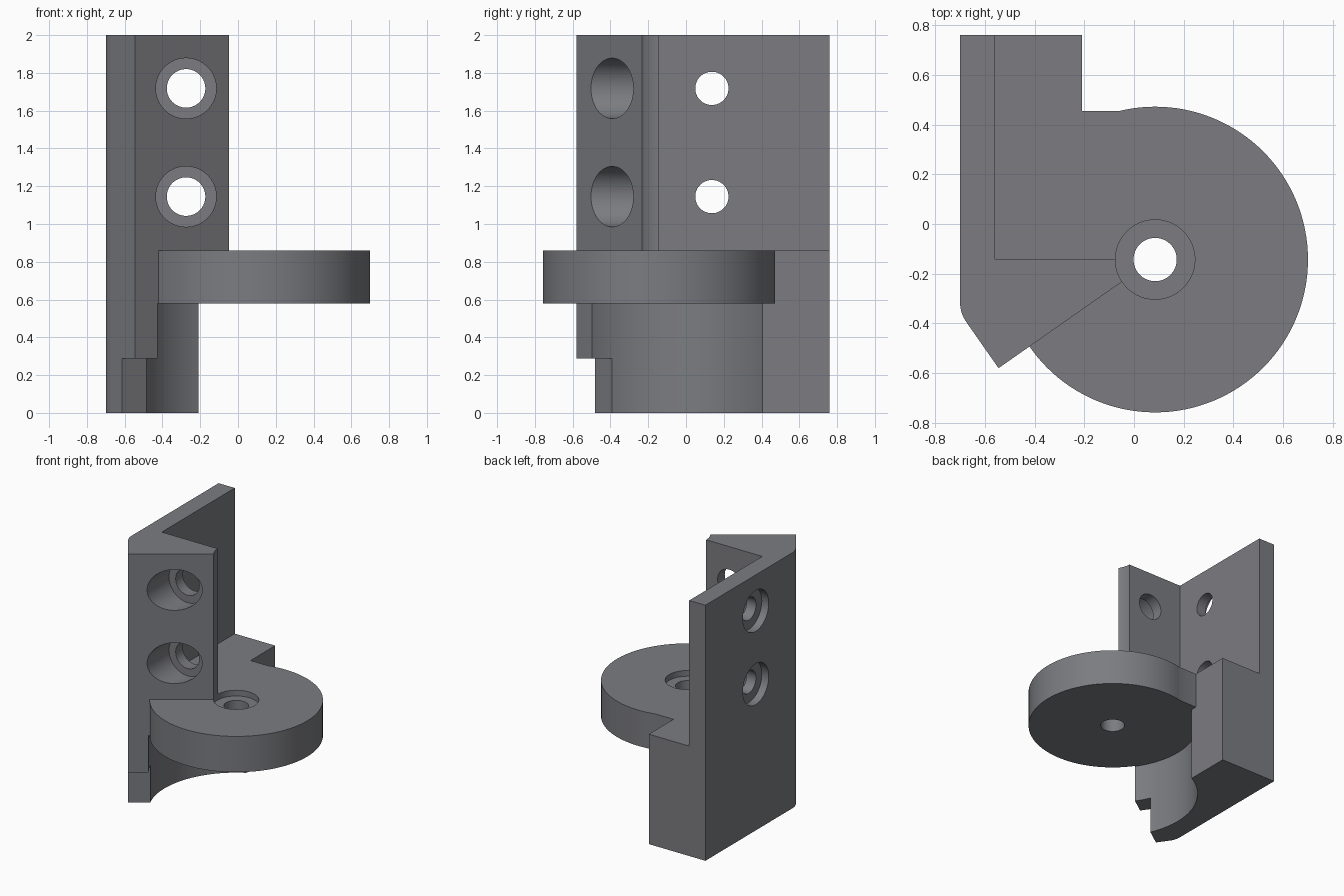
import bpy, bmesh, math
from mathutils import Matrix, Vector

if "Cube" in bpy.data.objects:
    bpy.data.objects.remove(bpy.data.objects["Cube"])

grey = bpy.data.materials.new("mid_grey")
grey.diffuse_color = (0.2, 0.203, 0.22, 1)
grey.use_nodes = True
grey.node_tree.nodes["Principled BSDF"].inputs["Base Color"].default_value = grey.diffuse_color

PIVOT = (0.085, -0.143)                       # disc centre in plan
SLANT = math.radians(35)                      # angle of the arm front face
CORNER = Vector((-0.545, -0.58))              # front corner of the arm
ALONG = Vector((math.cos(SLANT), math.sin(SLANT)))
BACK = Vector((-math.sin(SLANT), math.cos(SLANT)))


def prism(name, points, z0, z1):
    """Plan outline extruded from z0 to z1."""
    bm = bmesh.new()
    face = bm.faces.new([bm.verts.new((p[0], p[1], z0)) for p in points])
    ext = bmesh.ops.extrude_face_region(bm, geom=[face])
    top = [v for v in ext["geom"] if isinstance(v, bmesh.types.BMVert)]
    bmesh.ops.translate(bm, verts=top, vec=(0, 0, z1 - z0))
    bmesh.ops.recalc_face_normals(bm, faces=bm.faces)
    return finish(name, bm)


def rod(name, start, end, radius, sides=64):
    """Cylinder between two points."""
    start, end = Vector(start), Vector(end)
    axis = end - start
    bm = bmesh.new()
    turn = axis.to_track_quat('Z', 'Y').to_matrix().to_4x4()
    bmesh.ops.create_cone(bm, cap_ends=True, segments=sides, radius1=radius,
                          radius2=radius, depth=axis.length,
                          matrix=Matrix.Translation((start + end) / 2) @ turn)
    return finish(name, bm)


def finish(name, bm):
    mesh = bpy.data.meshes.new(name)
    bm.to_mesh(mesh)
    bm.free()
    mesh.materials.append(grey)
    obj = bpy.data.objects.new(name, mesh)
    bpy.context.collection.objects.link(obj)
    return obj


def rect(x0, x1, y0, y1):
    return [(x0, y0), (x1, y0), (x1, y1), (x0, y1)]


def combine(body, tool, operation):
    bpy.context.view_layer.objects.active = body
    mod = body.modifiers.new(operation, 'BOOLEAN')
    mod.operation, mod.object, mod.solver = operation, tool, 'EXACT'
    bpy.ops.object.modifier_apply(modifier=mod.name)
    bpy.data.objects.remove(tool, do_unlink=True)


# upright: back wall plus slanted arm, with a rounded outer edge
f0, f1 = Vector((-0.70, -0.315)), CORNER + BACK * 0.225
mid = Vector((-0.70, -0.358))
curve = [f0.lerp(mid, t).lerp(mid.lerp(f1, t), t) for t in [i / 8 for i in range(9)]]
tip = CORNER + ALONG * ((0.0 - CORNER.x) / ALONG.x)
bracket = prism("bracket", [(-0.70, 0.76), *curve, CORNER, tip, (0.0, -0.143),
                            (-0.56, -0.143), (-0.56, 0.76)], 0, 2)

# lower block behind the wall
combine(bracket, prism("block", rect(-0.65, -0.21, -0.2, 0.76), 0, 0.86), 'UNION')

# clearance below the disc
combine(bracket, rod("clearance", (*PIVOT, -0.2), (*PIVOT, 0.58), 0.622, 128), 'DIFFERENCE')

# step at the foot of the arm
a = CORNER + BACK * 0.12
step = [a - ALONG * 0.3, a + ALONG * 0.6, a + ALONG * 0.6 - BACK * 0.4, a - ALONG * 0.3 - BACK * 0.4]
combine(bracket, prism("step", step, -0.1, 0.288), 'DIFFERENCE')

# round plate and the web joining it to the block
combine(bracket, rod("disc", (*PIVOT, 0.58), (*PIVOT, 0.86), 0.615, 128), 'UNION')
combine(bracket, prism("web", rect(-0.3, -0.045, 0.0, 0.455), 0.58, 0.86), 'UNION')

# disc hole and counterbore, which also trims the arm end
combine(bracket, rod("disc_bore", (*PIVOT, 0.815), (*PIVOT, 2.3), 0.16), 'DIFFERENCE')
combine(bracket, rod("disc_hole", (*PIVOT, 0.4), (*PIVOT, 1.0), 0.087), 'DIFFERENCE')

# two screw holes through the arm and two through the wall
for z in (1.718, 1.145):
    for start, end, radius in (
            ((-0.275, -0.9, z), (-0.275, -0.232, z), 0.16),
            ((-0.275, -0.9, z), (-0.275, 0.0, z), 0.102),
            ((-0.9, 0.137, z), (-0.64, 0.137, z), 0.16),
            ((-0.9, 0.137, z), (-0.4, 0.137, z), 0.088)):
        combine(bracket, rod("screw_hole", start, end, radius), 'DIFFERENCE')

# keep edges crisp on the curved walls
bpy.ops.object.select_all(action='DESELECT')
bracket.select_set(True)
bpy.context.view_layer.objects.active = bracket
bpy.ops.object.shade_smooth_by_angle(angle=math.radians(25))
